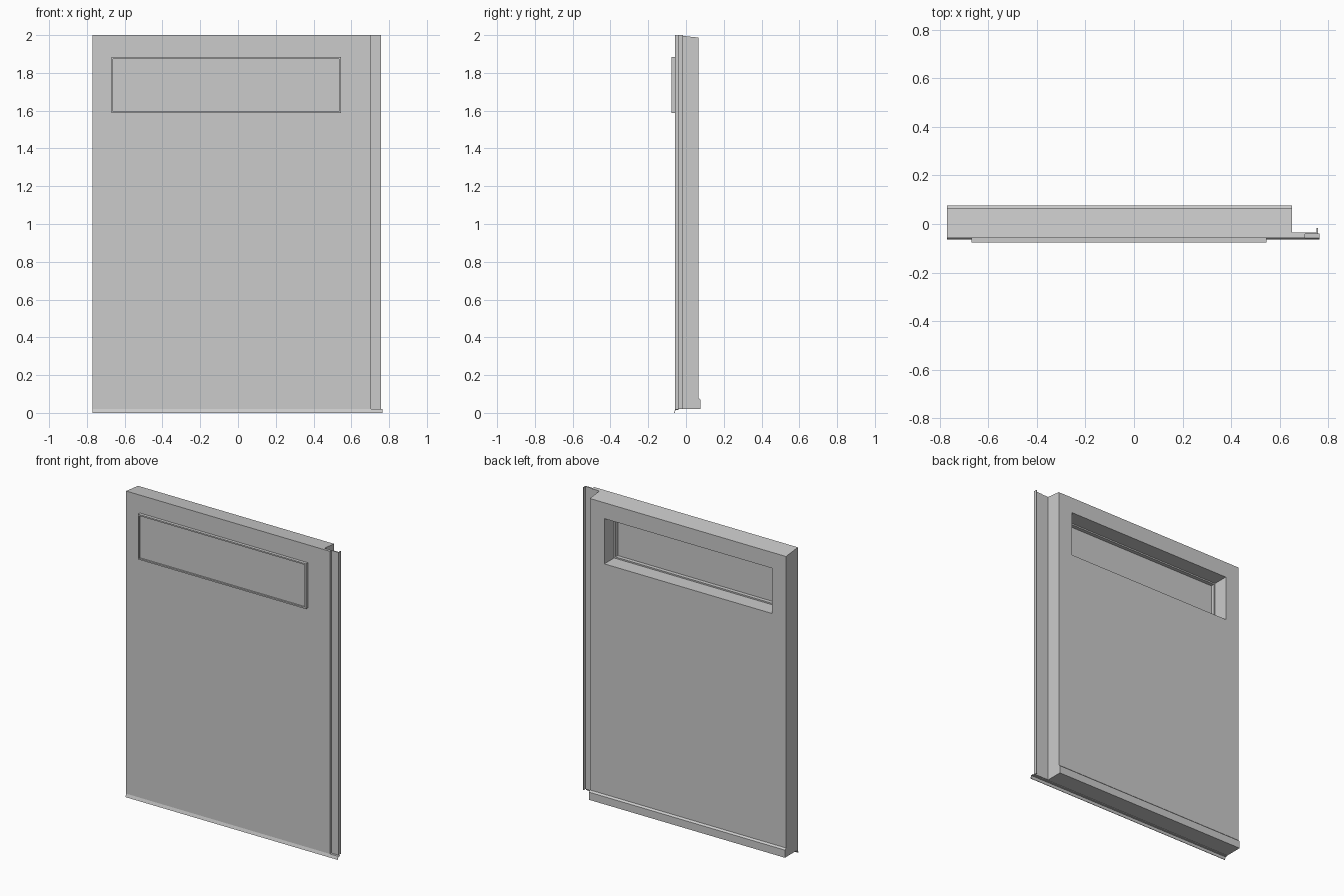
import bpy
import bmesh
from mathutils import Vector

cube = bpy.data.objects.get("Cube")
if cube:
    bpy.data.objects.remove(cube, do_unlink=True)

grey = bpy.data.materials.new("plain grey")
grey.use_nodes = True
grey.diffuse_color = (0.6, 0.6, 0.6, 1)
bsdf = next(n for n in grey.node_tree.nodes if n.type == "BSDF_PRINCIPLED")
bsdf.inputs["Base Color"].default_value = grey.diffuse_color
bsdf.inputs["Roughness"].default_value = 0.8


def prism(name, points, direction):
    """Extrude a closed outline along a direction."""
    bm = bmesh.new()
    face = bm.faces.new([bm.verts.new(p) for p in points])
    new = bmesh.ops.extrude_face_region(bm, geom=[face])["geom"]
    bmesh.ops.translate(bm, vec=Vector(direction),
                        verts=[v for v in new if isinstance(v, bmesh.types.BMVert)])
    bmesh.ops.recalc_face_normals(bm, faces=bm.faces)
    mesh = bpy.data.meshes.new(name)
    bm.to_mesh(mesh)
    bm.free()
    mesh.materials.append(grey)
    obj = bpy.data.objects.new(name, mesh)
    bpy.context.collection.objects.link(obj)
    return obj


def box(name, x, y, z):
    base = [(x[0], y[0], z[0]), (x[1], y[0], z[0]), (x[1], y[1], z[0]), (x[0], y[1], z[0])]
    return prism(name, base, (0, 0, z[1] - z[0]))


def cut(obj, cutter):
    """Subtract the cutter, then discard it."""
    cutter.hide_render = True
    mod = obj.modifiers.new("cut", "BOOLEAN")
    mod.operation = "DIFFERENCE"
    mod.solver = "EXACT"
    mod.object = cutter
    bpy.context.view_layer.objects.active = obj
    bpy.ops.object.modifier_apply(modifier=mod.name)
    bpy.data.objects.remove(cutter, do_unlink=True)


LEFT, FRONT, BASE, TOP = -0.77, -0.057, 0.02, 2.0
WIN_X, WIN_Z = (-0.67, 0.545), (1.587, 1.883)

# Main panel: sloped top and a projecting ledge along the foot of the back
side = [(FRONT, BASE), (0.077, BASE), (0.077, 0.07), (0.066, 0.08),
        (0.066, 1.987), (FRONT, TOP)]
panel = prism("panel", [(LEFT, y, z) for y, z in side], (0.705 - LEFT, 0, 0))
cut(panel, box("joint_cutter", (0.65, 0.8), (-0.034, 0.2), (-0.1, 2.1)))
cut(panel, box("window_cutter", WIN_X, (-0.2, 0.2), WIN_Z))

# Folded joint strip along the side
strip = [(0.704, -0.042), (0.757, -0.042), (0.757, -0.016), (0.752, -0.016),
         (0.752, -0.034), (0.704, -0.034)]
prism("joint_strip", [(x, y, BASE) for x, y in strip], (0, 0, TOP - BASE))

# Window frame lining the front of the opening
frame = box("window_frame", WIN_X, (-0.077, -0.035), WIN_Z)
rim = 0.009
inner_x = (WIN_X[0] + rim, WIN_X[1] - rim)
inner_z = (WIN_Z[0] + rim, WIN_Z[1] - rim)
cut(frame, box("frame_cutter", inner_x, (-0.2, 0.2), inner_z))
box("window_pane", inner_x, (-0.067, -0.06), inner_z)

# Drip edge: thin bent sheet under the front
drip = [(-0.04, BASE), (FRONT, BASE), (-0.064, 0.0), (-0.061, 0.0),
        (-0.054, 0.016), (-0.04, 0.016)]
prism("drip_edge", [(LEFT, y, z) for y, z in drip], (0.765 - LEFT, 0, 0))
